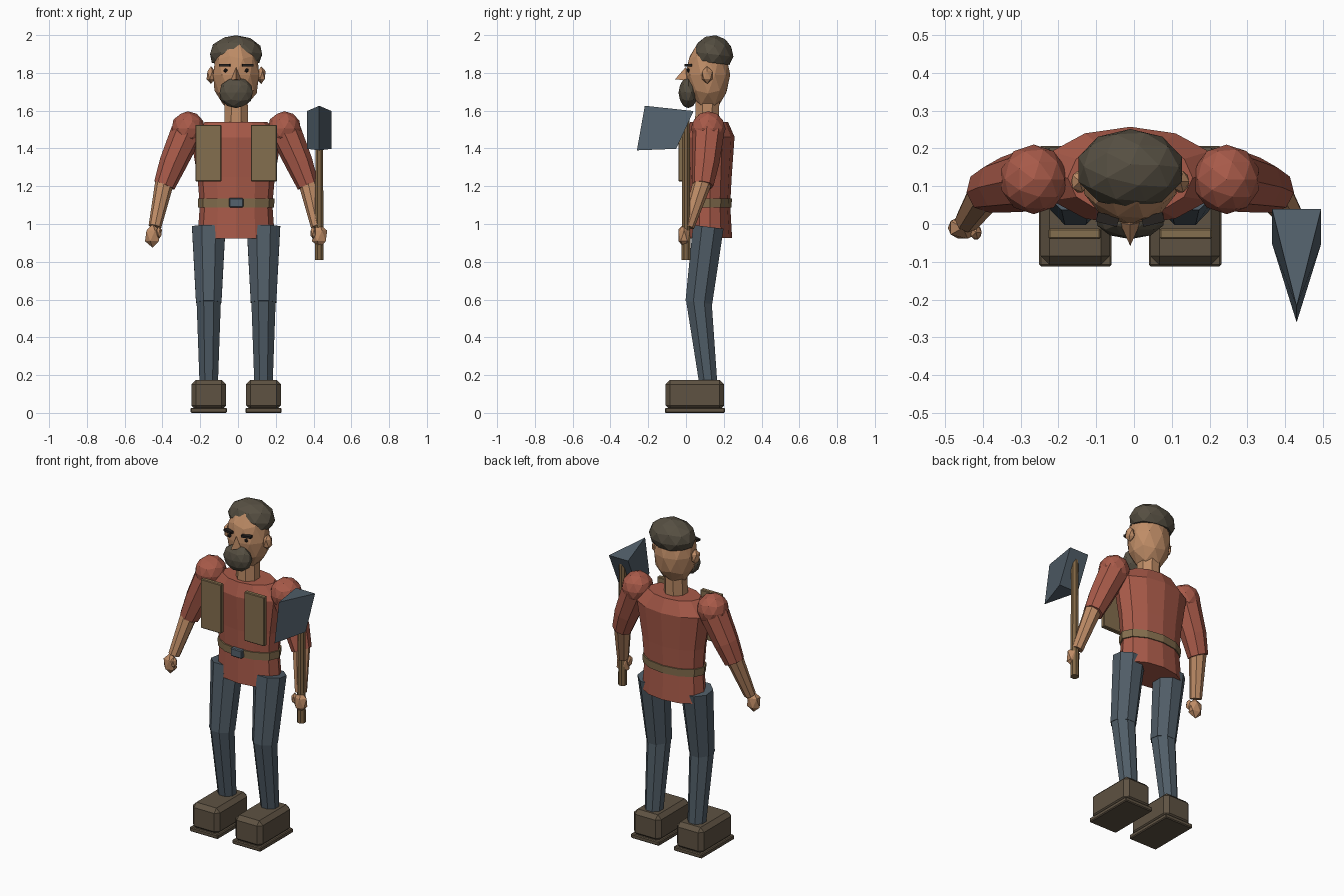
import bpy, bmesh, math
from mathutils import Vector, Matrix

if "Cube" in bpy.data.objects:
    bpy.data.objects.remove(bpy.data.objects["Cube"])

CX = -0.01  # symmetry line of the figure


def material(name, r, g, b):
    m = bpy.data.materials.new(name)
    lin = [((c / 255 + 0.055) / 1.055) ** 2.4 for c in (r, g, b)]
    m.diffuse_color = (*lin, 1)
    m.use_nodes = True
    m.node_tree.nodes["Principled BSDF"].inputs["Base Color"].default_value = m.diffuse_color
    return m


SHIRT = material("red shirt", 168, 90, 73)
SKIN = material("skin", 190, 140, 102)
DENIM = material("blue grey denim", 80, 93, 103)
BOOT = material("brown boot", 94, 82, 66)
HAIR = material("dark hair", 86, 79, 66)
LEATHER = material("tan leather", 132, 110, 78)
WOOD = material("wood", 128, 101, 68)
STEEL = material("steel", 84, 98, 109)
DARK = material("near black", 38, 34, 32)


def finish(name, bm, mat):
    bmesh.ops.recalc_face_normals(bm, faces=bm.faces)
    me = bpy.data.meshes.new(name)
    bm.to_mesh(me)
    bm.free()
    me.materials.append(mat)
    ob = bpy.data.objects.new(name, me)
    bpy.context.collection.objects.link(ob)
    return ob


def loft(name, rings, n, mat, start=0.0):
    """Capped tube through rings (x, y, z, rx, ry), square to its axis."""
    bm = bmesh.new()
    axis = Vector(rings[-1][:3]) - Vector(rings[0][:3])
    rot = Vector((0, 0, 1)).rotation_difference(axis)
    loops = []
    for x, y, z, rx, ry in rings:
        loop = []
        for i in range(n):
            a = start + math.tau * i / n
            off = rot @ Vector((rx * math.cos(a), ry * math.sin(a), 0))
            loop.append(bm.verts.new(Vector((x, y, z)) + off))
        loops.append(loop)
    for lo, hi in zip(loops, loops[1:]):
        for i in range(n):
            j = (i + 1) % n
            bm.faces.new((lo[i], lo[j], hi[j], hi[i]))
    bm.faces.new(loops[0])
    bm.faces.new(loops[-1])
    return finish(name, bm, mat)


def ball(name, centre, radii, mat, sub=2, floor=None, tilt=0.0):
    """Faceted ellipsoid, optionally flattened below a local height."""
    bm = bmesh.new()
    bmesh.ops.create_icosphere(bm, subdivisions=sub, radius=1)
    for v in bm.verts:
        v.co = Vector(c * r for c, r in zip(v.co, radii))
        if floor is not None:
            v.co.z = max(v.co.z, floor)
    bm.transform(Matrix.Translation(centre) @ Matrix.Rotation(tilt, 4, 'X'))
    return finish(name, bm, mat)


def box(name, lo, hi, mat, bevel=0.0, turn=0.0):
    bm = bmesh.new()
    bmesh.ops.create_cube(bm, size=1)
    lo, hi = Vector(lo), Vector(hi)
    bm.transform(Matrix.Translation((lo + hi) / 2) @ Matrix.Rotation(turn, 4, 'Z')
                 @ Matrix.Diagonal((*(hi - lo), 1)))
    if bevel:
        bmesh.ops.bevel(bm, geom=bm.edges[:], offset=bevel, segments=1, affect='EDGES')
    return finish(name, bm, mat)


# Torso: flared hem, waist, chest and sloped yoke
loft("shirt_torso", [
    (CX, 0.128, 0.925, 0.205, 0.116),
    (CX, 0.126, 1.10, 0.192, 0.108),
    (CX, 0.127, 1.25, 0.205, 0.115),
    (CX, 0.127, 1.46, 0.240, 0.130),
    (CX, 0.122, 1.54, 0.165, 0.100)], 12, SHIRT)
loft("belt", [(CX, 0.126, 1.088, 0.201, 0.115), (CX, 0.126, 1.134, 0.203, 0.117)],
     12, LEATHER)
box("belt_buckle", (CX - 0.038, -0.006, 1.088), (CX + 0.038, 0.03, 1.138), STEEL, 0.005)

# Neck and head
loft("neck", [(CX, 0.11, 1.50, 0.068, 0.068), (CX, 0.115, 1.70, 0.066, 0.068)],
     8, SKIN, math.pi / 8)
ball("head", (CX, 0.116, 1.79), (0.128, 0.118, 0.188), SKIN)
ball("hair", (CX, 0.145, 1.898), (0.144, 0.107, 0.102), HAIR, floor=-0.045, tilt=-0.12)
ball("beard", (CX, 0.012, 1.695), (0.092, 0.052, 0.082), HAIR)

# Nose: a small pyramid
bm = bmesh.new()
tip, bridge, left, right, inner = [bm.verts.new(p) for p in (
    (CX, -0.058, 1.766), (CX, -0.002, 1.83), (CX - 0.028, 0.004, 1.76),
    (CX + 0.028, 0.004, 1.76), (CX, 0.03, 1.78))]
for f in ((tip, bridge, left), (tip, right, bridge), (tip, left, right),
          (inner, left, bridge), (inner, bridge, right), (inner, right, left)):
    bm.faces.new(f)
finish("nose", bm, SKIN)

# Paired parts
for s, side in ((-1, "left"), (1, "right")):
    def X(d):
        return CX + s * d

    # Face
    ball(side + "_ear", (X(0.133), 0.112, 1.788), (0.026, 0.033, 0.047), SKIN, 1)
    ball(side + "_eye", (X(0.056), 0.013, 1.813), (0.012, 0.010, 0.011), DARK, 1)
    box(side + "_eyebrow", (X(0.06) - 0.029, -0.001, 1.834),
        (X(0.06) + 0.029, 0.025, 1.847), DARK, turn=s * 0.25)

    # Chest panel
    box(side + "_vest_panel", (X(0.147) - 0.069, -0.04, 1.225),
        (X(0.147) + 0.069, -0.012, 1.525), LEATHER, 0.004)

    # Arm
    ball(side + "_shoulder", (X(0.255), 0.118, 1.505), (0.09, 0.092, 0.092), SHIRT)
    loft(side + "_sleeve", [
        (X(0.262), 0.118, 1.485, 0.085, 0.085),
        (X(0.335), 0.103, 1.32, 0.073, 0.073),
        (X(0.380), 0.088, 1.205, 0.058, 0.058)], 8, SHIRT, math.pi / 8)
    loft(side + "_forearm", [
        (X(0.378), 0.088, 1.225, 0.050, 0.050),
        (X(0.430), 0.010, 0.985, 0.034, 0.034)], 8, SKIN, math.pi / 8)
    ball(side + "_hand", (X(0.442), -0.010, 0.937), (0.045, 0.034, 0.063), SKIN, 1)
    ball(side + "_thumb", (X(0.408), -0.022, 0.955), (0.017, 0.022, 0.034), SKIN, 1)

    # Leg
    loft(side + "_thigh", [
        (X(0.145), 0.118, 0.985, 0.096, 0.088),
        (X(0.145), 0.068, 0.585, 0.073, 0.077)], 8, DENIM, math.pi / 8)
    loft(side + "_shin", [
        (X(0.145), 0.067, 0.605, 0.070, 0.073),
        (X(0.145), 0.117, 0.165, 0.053, 0.052)], 8, DENIM, math.pi / 8)

    # Boot
    box(side + "_boot", (X(0.145) - 0.092, -0.108, 0.015),
        (X(0.145) + 0.092, 0.202, 0.175), BOOT, 0.024)
    box(side + "_boot_sole", (X(0.145) - 0.096, -0.112, 0.0),
        (X(0.145) + 0.096, 0.206, 0.027), BOOT, 0.005)

# Axe: handle and wedge-shaped head
AX = 0.43
loft("axe_handle", [(AX, 0.0, 0.81, 0.025, 0.025), (AX, 0.0, 1.575, 0.021, 0.021)],
     8, WOOD, math.pi / 8)
bm = bmesh.new()
edge_top = bm.verts.new((AX, -0.218, 1.626))
edge_low = bm.verts.new((AX, -0.26, 1.39))
tl, tr, bl, br = [bm.verts.new((AX + dx, y, z)) for y, z in ((0.04, 1.598), (-0.052, 1.398))
                  for dx in (-0.065, 0.065)]
for f in ((edge_top, tr, tl), (edge_low, bl, br), (tl, tr, br, bl),
          (edge_top, tl, bl, edge_low), (edge_top, edge_low, br, tr)):
    bm.faces.new(f)
finish("axe_head", bm, STEEL)
